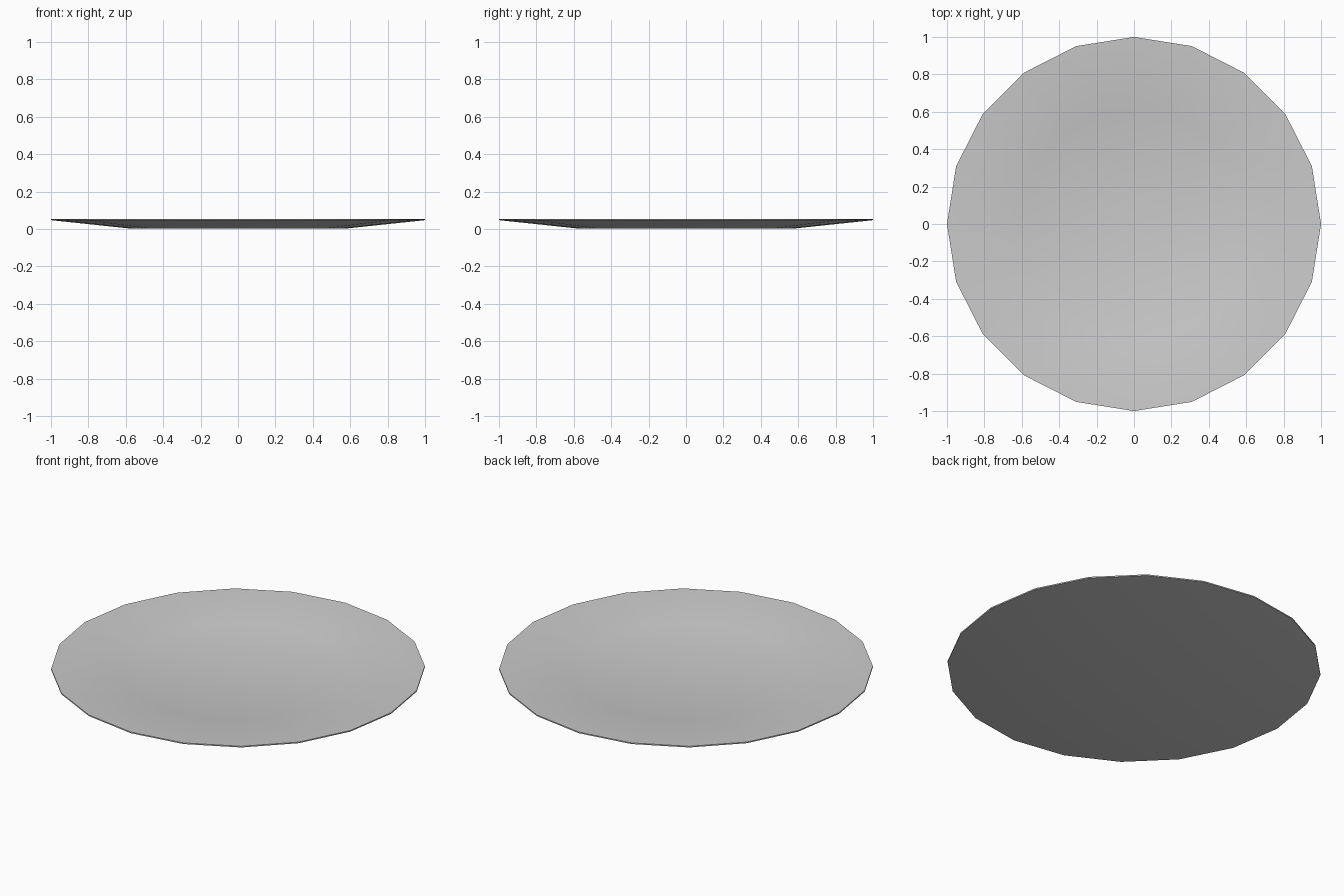
import bpy, bmesh, math

if "Cube" in bpy.data.objects:
    bpy.data.objects.remove(bpy.data.objects["Cube"])

SIDES = 20
# Plate cross-section (radius, height), underside centre to upper centre
profile = [(0, 0.004), (0.575, 0.004), (1.0, 0.049), (1.0, 0.056),
           (0.61, 0.033), (0.572, 0.025), (0, 0.025)]

# Revolve the cross-section into a faceted plate
bm = bmesh.new()
rings = []
for r, z in profile:
    if r == 0:
        rings.append([bm.verts.new((0, 0, z))] * SIDES)
    else:
        rings.append([bm.verts.new((r * math.cos(2 * math.pi * i / SIDES),
                                    r * math.sin(2 * math.pi * i / SIDES), z))
                      for i in range(SIDES)])
for low, high in zip(rings, rings[1:]):
    for i in range(SIDES):
        j = (i + 1) % SIDES
        corners = list(dict.fromkeys((low[i], low[j], high[j], high[i])))
        bm.faces.new(corners)
bmesh.ops.translate(bm, verts=bm.verts, vec=(0, 0, -0.004 + 0.002))
bmesh.ops.recalc_face_normals(bm, faces=bm.faces)

mesh = bpy.data.meshes.new("plate")
bm.to_mesh(mesh)
bm.free()
plate = bpy.data.objects.new("plate", mesh)
bpy.context.collection.objects.link(plate)

# Smooth surfaces with a crisp rim
bpy.context.view_layer.objects.active = plate
plate.select_set(True)
bpy.ops.object.shade_smooth_by_angle(angle=math.radians(30))
